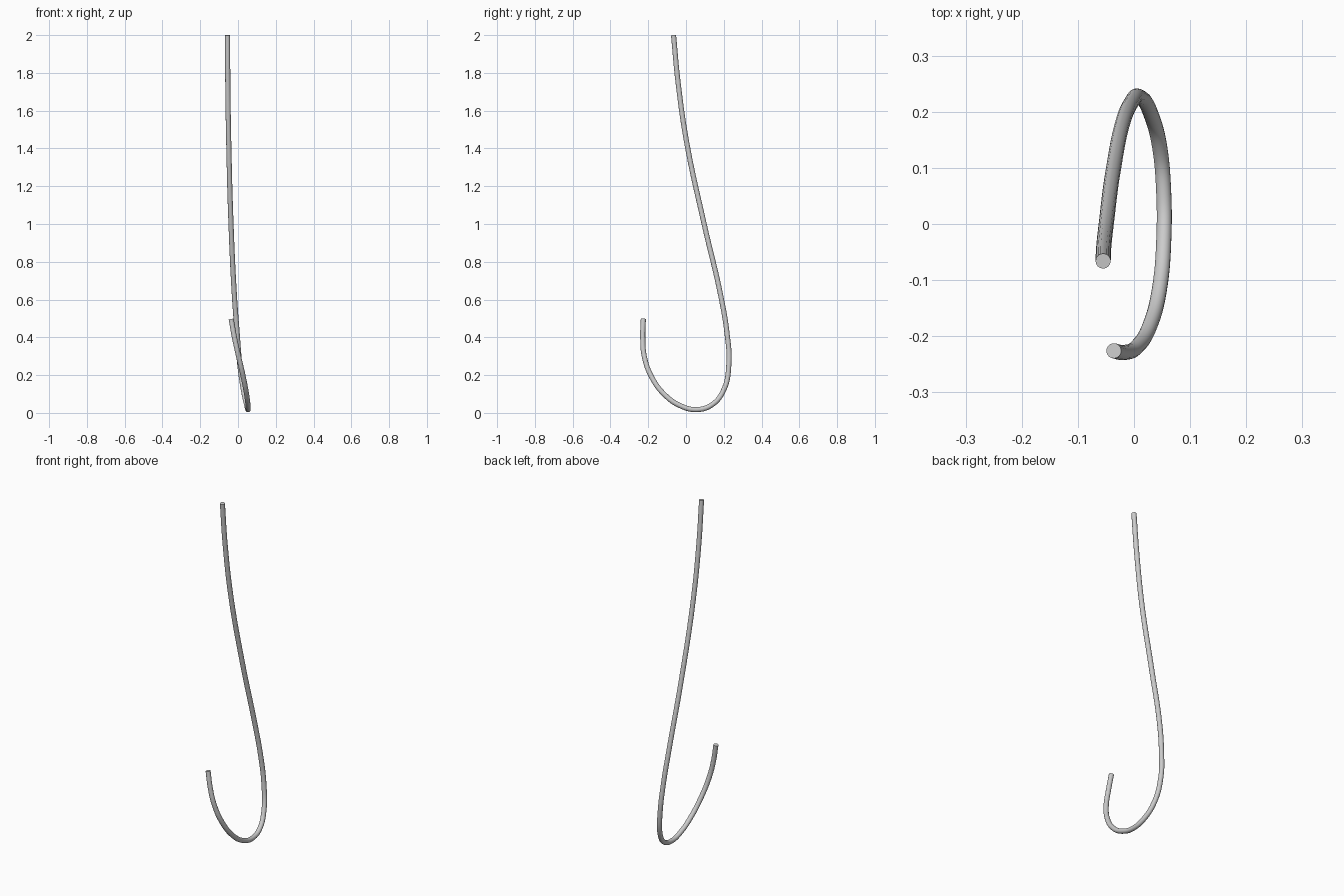
import bpy

if "Cube" in bpy.data.objects:
    bpy.data.objects.remove(bpy.data.objects["Cube"])

RADIUS = 0.0135

# Centre line of the bent rod, from the top of the shank to the hook tip
path = [
    (-0.055, -0.066, 2.00), (-0.054, -0.042, 1.75), (-0.049, 0.004, 1.43),
    (-0.037, 0.096, 1.00), (-0.019, 0.184, 0.62), (-0.005, 0.216, 0.43),
    (0.009, 0.227, 0.26), (0.029, 0.199, 0.12), (0.046, 0.136, 0.042),
    (0.053, 0.055, 0.0175), (0.053, -0.03, 0.038), (0.046, -0.112, 0.095),
    (0.028, -0.182, 0.19), (0.003, -0.221, 0.30), (-0.019, -0.229, 0.40),
    (-0.036, -0.226, 0.497),
]

# Round rod swept along the path, with closed ends
curve = bpy.data.curves.new("hook_rod", 'CURVE')
curve.dimensions = '3D'
curve.bevel_depth = RADIUS
curve.bevel_resolution = 6
curve.use_fill_caps = True
curve.resolution_u = 10
spline = curve.splines.new('BEZIER')
spline.bezier_points.add(len(path) - 1)
for point, co in zip(spline.bezier_points, path):
    point.co = co
    point.handle_left_type = point.handle_right_type = 'AUTO'

rod = bpy.data.objects.new("hook_rod", curve)
bpy.context.collection.objects.link(rod)

# Turn into a mesh, smooth with crisp end caps
bpy.context.view_layer.objects.active = rod
rod.select_set(True)
bpy.ops.object.convert(target='MESH')
rod = bpy.context.object

# Weld the cap rims to the tube
import bmesh
bm = bmesh.new()
bm.from_mesh(rod.data)
bmesh.ops.remove_doubles(bm, verts=bm.verts, dist=0.0001)
bmesh.ops.recalc_face_normals(bm, faces=bm.faces)
bm.to_mesh(rod.data)
bm.free()
bpy.ops.object.shade_smooth_by_angle()
